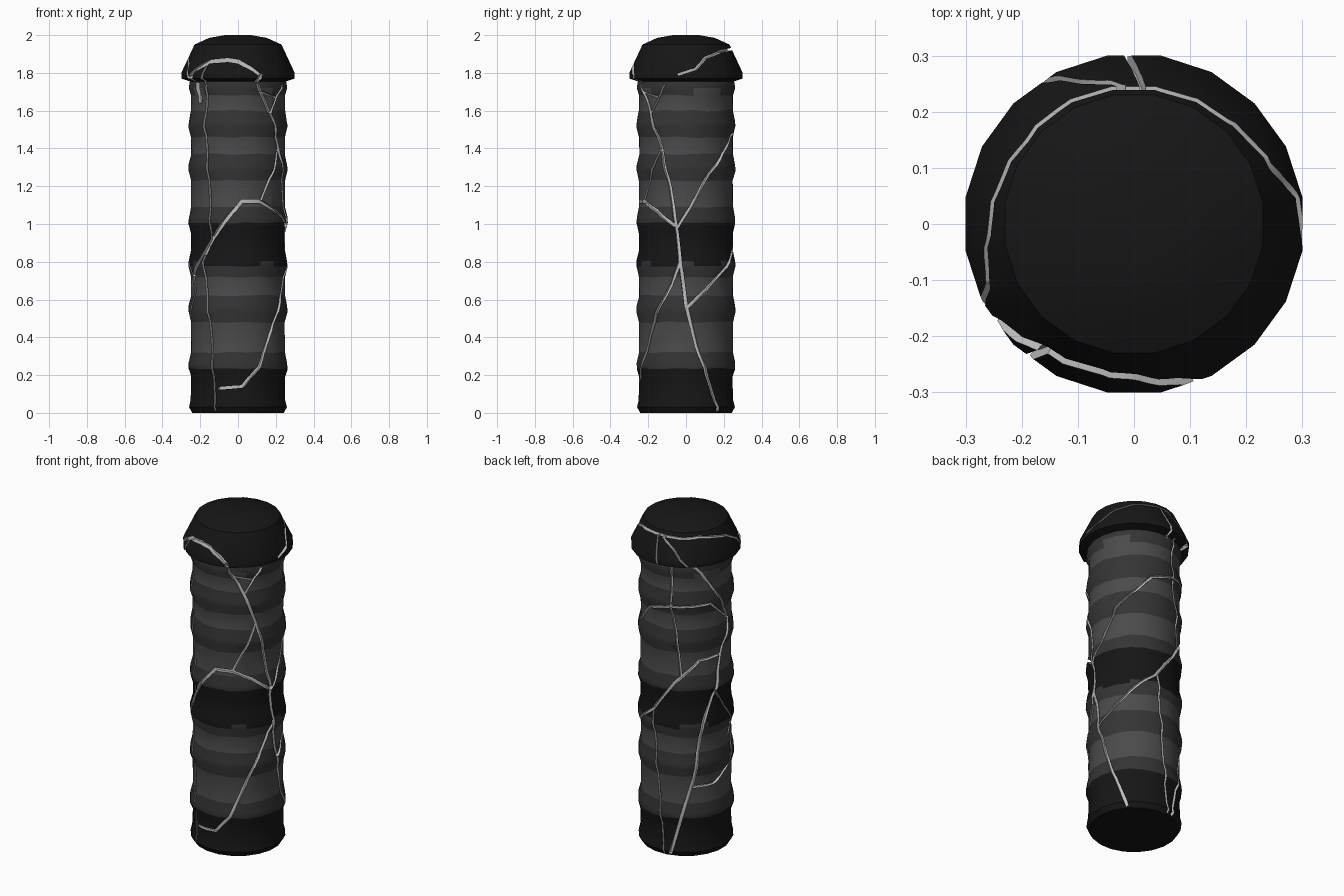
import bpy, bmesh, math, random

if "Cube" in bpy.data.objects:
    bpy.data.objects.remove(bpy.data.objects["Cube"])

random.seed(4)
SIDES = 20
JOINTS = [0.25, 0.55, 0.79, 1.02, 1.30, 1.53]


def material(name, v):
    m = bpy.data.materials.new(name)
    m.diffuse_color = (v, v, v, 1)
    m.use_nodes = True
    m.node_tree.nodes["Principled BSDF"].inputs["Base Color"].default_value = m.diffuse_color
    return m


stone = material("stone", 0.07)
ledge = material("ledge_stone", 0.035)
dark = material("dark_stone", 0.008)
pale = material("crack_stone", 0.5)

# Pillar profile (radius, z): bulging joints between shallow concave drums
profile = [(0.245, 0.0), (0.262, 0.03), (0.254, 0.07), (0.252, 0.19)]
for j in JOINTS:
    profile += [(0.267, j - 0.015), (0.265, j + 0.015)]
    nxt = next((k for k in JOINTS if k > j), 1.75)
    profile += [(0.253, j + 0.07), (0.253, nxt - 0.07)]
profile += [(0.264, 1.72), (0.258, 1.755), (0.302, 1.77), (0.304, 1.80),
            (0.233, 1.95), (0.155, 1.985), (0.07, 2.0)]


def radius(z):
    for (r0, z0), (r1, z1) in zip(profile, profile[1:]):
        if z0 <= z <= z1:
            return r0 + (r1 - r0) * (z - z0) / (z1 - z0)
    return profile[0][0] if z < 0 else 0.07


def polar(deg, r, z):
    a = math.radians(deg)          # 0 = front, 90 = right side
    return (r * math.sin(a), -r * math.cos(a), z)


# Pillar body
bm = bmesh.new()
rings = []
for r, z in profile:
    rough = 0.004 if 0.05 < z < 1.7 else 0
    rings.append([bm.verts.new(polar(360 * (i + 0.5) / SIDES,
                                     r - random.uniform(0, rough),
                                     z + random.uniform(-rough, rough)))
                  for i in range(SIDES)])
for lo, hi in zip(rings, rings[1:]):
    for i in range(SIDES):
        k = (i + 1) % SIDES
        bm.faces.new((lo[i], lo[k], hi[k], hi[i]))
bm.faces.new(rings[0][::-1])
bm.faces.new(rings[-1])
for f in bm.faces:
    z = f.calc_center_median().z
    if z < 0.23 or 0.79 < z < 1.01 or z > 1.76:
        f.material_index = 2
    elif min(abs(z - j) for j in JOINTS + [1.75]) < 0.05:
        f.material_index = 1
bmesh.ops.recalc_face_normals(bm, faces=bm.faces)
mesh = bpy.data.meshes.new("cracked_pillar")
bm.to_mesh(mesh)
bm.free()
for m in (stone, ledge, dark, pale):
    mesh.materials.append(m)
pillar = bpy.data.objects.new("cracked_pillar", mesh)
bpy.context.collection.objects.link(pillar)


def crack(points, width=0.014, depth=0.022):
    """Cut a groove that follows (angle, z) points round the surface."""
    path = [points[0]]
    for (a0, z0), (a1, z1) in zip(points, points[1:]):
        n = max(1, math.ceil(max(abs(a1 - a0) / 10, abs(z1 - z0) / 0.06)))
        path += [(a0 + (a1 - a0) * t / n, z0 + (z1 - z0) * t / n)
                 for t in range(1, n + 1)]
    deg = 0.25 * math.pi / 180
    cb = bmesh.new()
    loops = []
    for i, (a, z) in enumerate(path):
        p, q = path[max(i - 1, 0)], path[min(i + 1, len(path) - 1)]
        dx, dz = (q[0] - p[0]) * deg, q[1] - p[1]
        s = width / 2 / max(math.hypot(dx, dz), 1e-6)
        sides = [(a - dz * s / deg, z + dx * s), (a + dz * s / deg, z - dx * s)]
        (aa, za), (ab, zb) = sides
        floor = min(radius(za), radius(zb), radius(z)) - depth
        loops.append([cb.verts.new(polar(*c)) for c in
                      ((aa, floor, za), (ab, floor, zb), (ab, 0.36, zb), (aa, 0.36, za))])
    for u, v in zip(loops, loops[1:]):
        for i in range(4):
            k = (i + 1) % 4
            cb.faces.new((u[i], u[k], v[k], v[i]))
    cb.faces.new(loops[0])
    cb.faces.new(loops[-1])
    bmesh.ops.recalc_face_normals(cb, faces=cb.faces)
    me = bpy.data.meshes.new("crack_cutter")
    cb.to_mesh(me)
    cb.free()
    me.materials.append(pale)
    ob = bpy.data.objects.new("crack_cutter", me)
    bpy.context.collection.objects.link(ob)
    ob.hide_render = True
    mod = pillar.modifiers.new("crack", 'BOOLEAN')
    mod.operation, mod.solver, mod.object = 'DIFFERENCE', 'EXACT', ob
    mod.material_mode = 'TRANSFER'
    bpy.context.view_layer.objects.active = pillar
    bpy.ops.object.modifier_apply(modifier=mod.name)
    bpy.data.objects.remove(ob)


# Cracks round the cap
crack([(81, 1.79), (100, 1.82), (113, 1.88), (138, 1.915), (168, 1.925), (185, 1.925),
       (214, 1.92), (232, 1.925), (254, 1.91), (274, 1.89), (293, 1.84), (301, 1.76)])
crack([(-60, 1.76), (-52, 1.81), (-34, 1.86), (-12, 1.868), (0, 1.86),
       (14, 1.825), (23, 1.79), (22, 1.75)], 0.022)
crack([(184, 1.92), (199, 1.87), (219, 1.76)])
crack([(176, 1.925), (185, 1.74)], 0.012)
crack([(-35, 1.85), (-42, 1.74)], 0.012)

# Long crack spiralling down the right side, with its branches
crack([(22, 1.77), (25, 1.72), (35, 1.65), (46, 1.55), (59, 1.4), (70, 1.2), (78, 1.0),
       (83, 0.8), (90, 0.57), (103, 0.35), (120, 0.15), (132, 0.01)], 0.018)
crack([(79, 0.98), (97, 1.1), (118, 1.27), (143, 1.38), (163, 1.47),
       (195, 1.51), (245, 1.52), (281, 1.38)])
crack([(28, 1.7), (53, 1.67)], 0.01)
crack([(65, 1.74), (42, 1.58)], 0.01)

# Front cracks
crack([(-40, 1.74), (-43, 1.5), (-37, 1.2), (-34, 0.92), (-45, 0.8),
       (-34, 0.4), (-28, 0.01)], 0.012)
crack([(-79, 0.67), (-52, 0.8), (-31, 0.93), (-9, 1.05), (5, 1.12),
       (28, 1.12), (52, 1.07), (77, 0.99)], 0.02)
crack([(28, 1.12), (43, 1.25), (58, 1.4)], 0.012)
crack([(83, 0.8), (72, 0.68), (53, 0.53), (33, 0.32), (25, 0.24),
       (5, 0.14), (-25, 0.13)], 0.016)
crack([(-56, 1.75), (-53, 1.64)], 0.03)

# Back and left cracks
crack([(220, 1.77), (232, 1.72), (252, 1.6), (281, 1.38), (264, 1.19), (255, 1.0),
       (236, 0.8), (225, 0.47), (210, 0.25), (195, 0.01)], 0.018)
crack([(264, 1.19), (232, 1.18), (201, 1.05), (169, 0.86), (157, 0.82),
       (136, 0.74), (114, 0.65), (92, 0.56)], 0.016)
crack([(197, 1.76), (196, 1.5), (203, 1.35), (209, 1.09)], 0.012)
crack([(254, 0.98), (275, 0.84), (297, 0.67), (283, 0.5), (253, 0.42), (224, 0.42)])
crack([(170, 0.87), (173, 0.72), (178, 0.45), (187, 0.01)], 0.012)

# Soft drums, crisp crack and cap edges
pillar.select_set(True)
bpy.context.view_layer.objects.active = pillar
bpy.ops.object.shade_smooth_by_angle(angle=math.radians(32))
